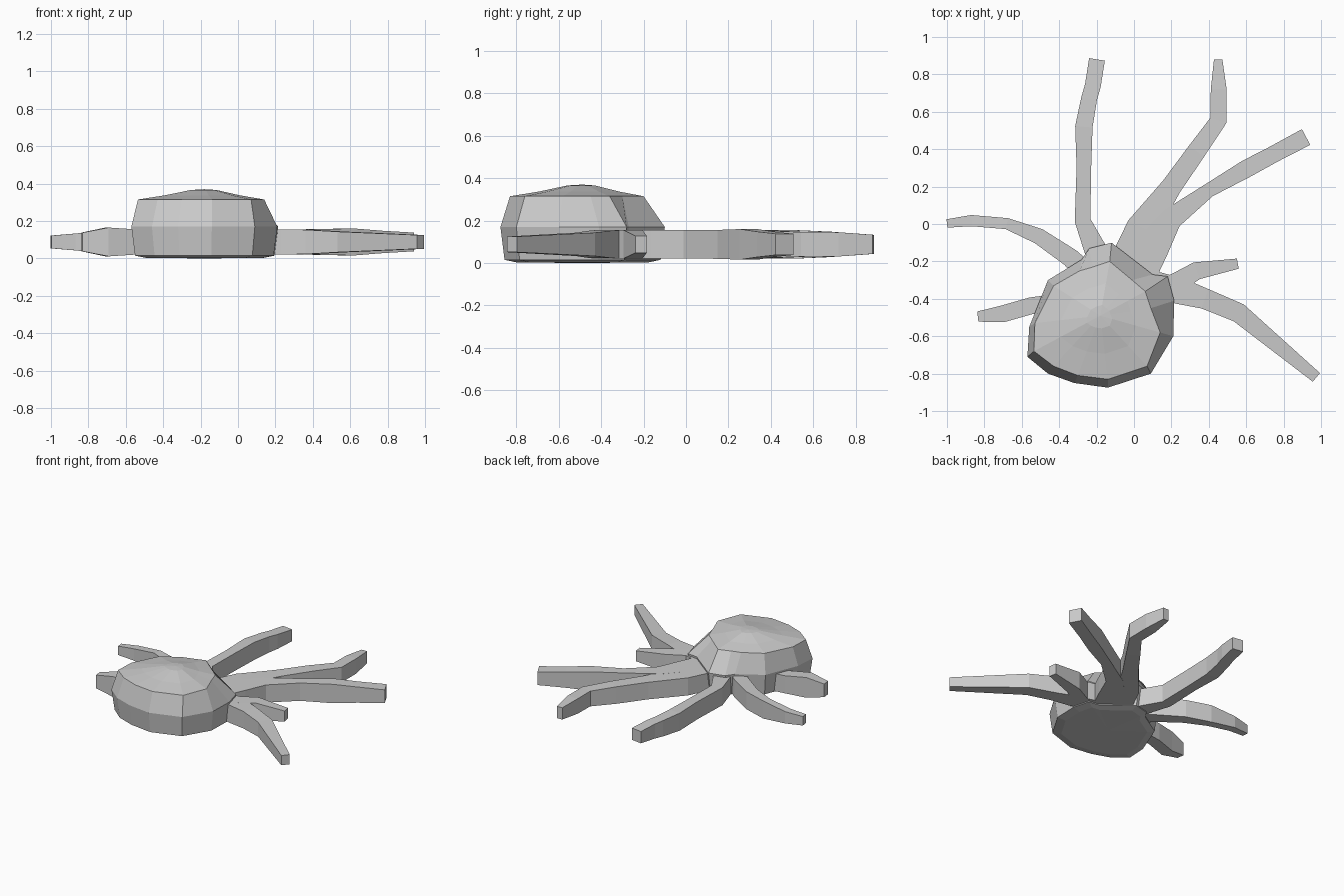
import bpy, bmesh
from mathutils import Vector


def finish(name, bm):
    bmesh.ops.recalc_face_normals(bm, faces=bm.faces)
    mesh = bpy.data.meshes.new(name)
    bm.to_mesh(mesh)
    bm.free()
    obj = bpy.data.objects.new(name, mesh)
    bpy.context.collection.objects.link(obj)
    return obj


def loft(bm, rings):
    rows = [[bm.verts.new(p) for p in r] for r in rings]
    n = len(rows[0])
    for a, b in zip(rows, rows[1:]):
        for i in range(n):
            j = (i + 1) % n
            bm.faces.new((a[i], a[j], b[j], b[i]))
    return rows


def fan(bm, ring, tip):
    v = bm.verts.new(tip)
    for i in range(len(ring)):
        bm.faces.new((ring[i], ring[(i + 1) % len(ring)], v))


# Body: widest outline and shoulder outline, stacked into a low-poly dome
waist = [(-.57, -.71), (-.46, -.80), (-.32, -.85), (-.14, -.875), (.09, -.80),
         (.21, -.60), (.215, -.41), (.18, -.28), (.10, -.27), (-.12, -.10),
         (-.24, -.13), (-.28, -.19), (-.46, -.30), (-.56, -.55)]
shoulder = [(-.535, -.68), (-.43, -.76), (-.30, -.81), (-.14, -.83), (.07, -.76),
            (.14, -.58), (.09, -.45), (.06, -.36), (-.01, -.30), (-.13, -.20),
            (-.22, -.23), (-.29, -.25), (-.43, -.33), (-.53, -.53)]
mid = Vector((-.18, -.49))


def ring(pts, s, z):
    return [(*(mid + (Vector(p) - mid) * s), z) for p in pts]


bm = bmesh.new()
rows = loft(bm, [ring(waist, .8, .003), ring(waist, .95, .015), ring(waist, 1, .17),
                 ring(shoulder, 1, .315), ring(shoulder, .6, .337),
                 ring(shoulder, .2, .366)])
fan(bm, rows[0], (*mid, 0))
fan(bm, rows[-1], (*mid, .37))
finish("body", bm)


# Arms: square tubes along a path of (x, y, width, half height)
def arm(name, path):
    pts = [Vector(p[:2]) for p in path]
    rings = []
    for i, (x, y, w, h) in enumerate(path):
        d1 = (pts[i] - pts[max(i - 1, 0)]).normalized()
        d2 = (pts[min(i + 1, len(pts) - 1)] - pts[i]).normalized()
        d = (d1 + d2).normalized()
        s = Vector((-d.y, d.x)) * w / 2
        l, r = pts[i] + s, pts[i] - s
        rings.append([(*l, .088 - h), (*r, .088 - h), (*r, .088 + h), (*l, .088 + h)])
    bm = bmesh.new()
    rows = loft(bm, rings)
    bm.faces.new(rows[0])
    bm.faces.new(rows[-1])
    finish(name, bm)


arm("arm_back_left", [(-.17, -.22, .14, .067), (-.275, .02, .085, .067),
    (-.268, .30, .078, .067), (-.268, .52, .093, .067), (-.24, .67, .085, .06),
    (-.22, .74, .085, .055), (-.198, .88, .085, .045)])
arm("arm_back_middle", [(-.04, -.25, .22, .067), (.045, -.02, .17, .067),
    (.20, .20, .11, .065), (.335, .39, .10, .065), (.452, .555, .09, .058),
    (.453, .72, .085, .057), (.45, .88, .045, .045)])
arm("arm_back_right", [(-.02, -.35, .20, .067), (.10, -.12, .18, .067),
    (.20, .03, .12, .067), (.40, .18, .075, .068), (.60, .295, .095, .072),
    (.75, .375, .09, .06), (.92, .465, .095, .05)])
arm("arm_right", [(.10, -.38, .12, .067), (.20, -.33, .11, .067),
    (.335, -.25, .095, .067), (.555, -.212, .055, .04)])
arm("arm_front_right", [(.10, -.32, .14, .067), (.25, -.36, .14, .067),
    (.38, -.40, .11, .065), (.56, -.475, .105, .055), (.975, -.82, .06, .037)])
arm("arm_left", [(-.24, -.28, .12, .067), (-.34, -.18, .10, .067),
    (-.51, -.065, .085, .067), (-.68, .002, .06, .067), (-.87, .018, .06, .045),
    (-1.0, .003, .045, .034)])
arm("arm_front_left", [(-.42, -.42, .09, .067), (-.55, -.437, .09, .067),
    (-.70, -.48, .09, .077), (-.835, -.495, .055, .05)])
